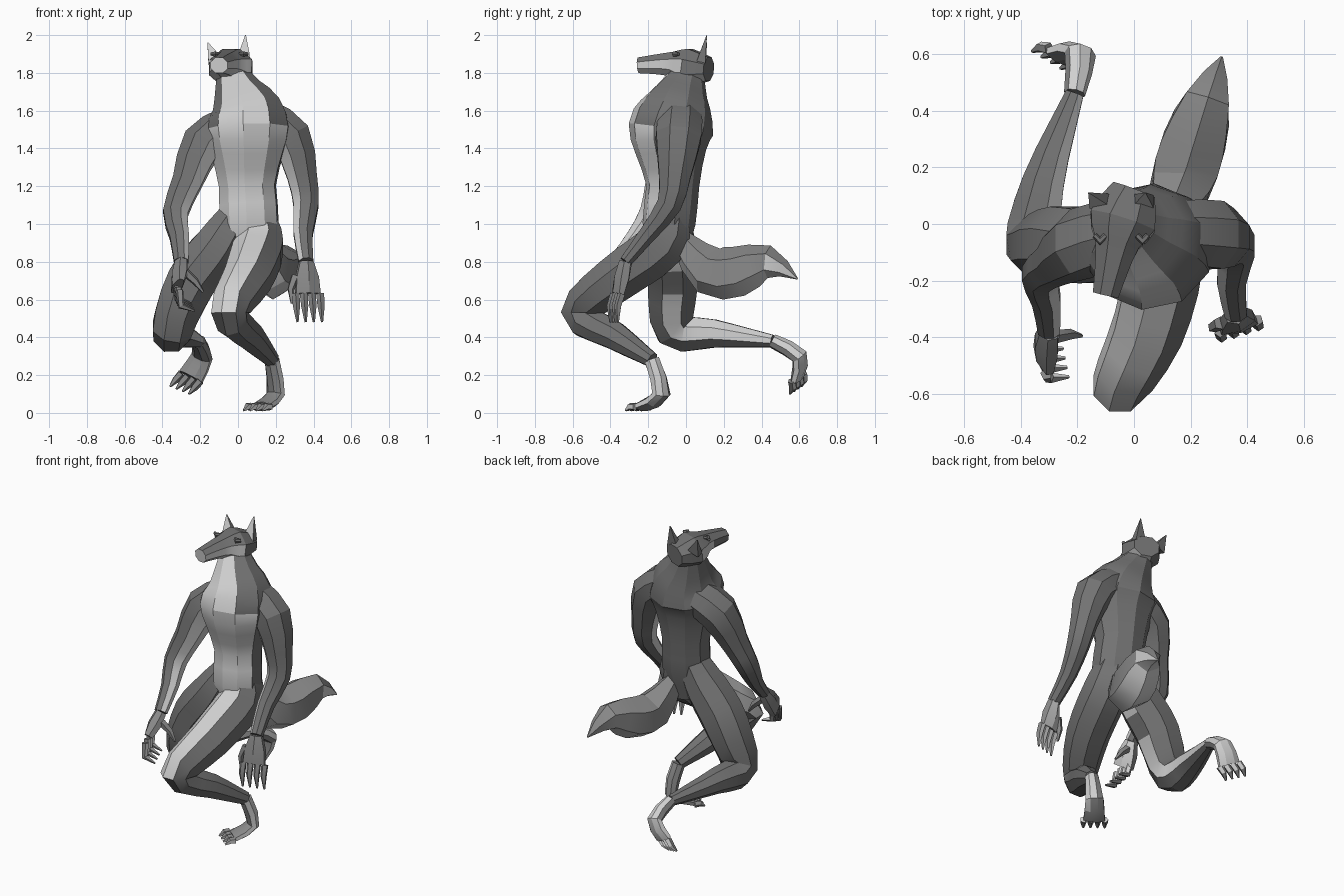
import bpy, bmesh, math
from mathutils import Vector as V

cube = bpy.data.objects.get("Cube")
if cube:
    bpy.data.objects.remove(cube, do_unlink=True)


def material(name, value):
    m = bpy.data.materials.new(name)
    m.use_nodes = True
    colour = (value, value, value, 1)
    m.diffuse_color = colour
    node = next(n for n in m.node_tree.nodes if n.type == 'BSDF_PRINCIPLED')
    node.inputs["Base Color"].default_value = colour
    return m


dark = material("dark_grey_fur", .17)
mid = material("mid_grey_fur", .25)
light = material("light_grey_fur", .63)
parts = []


def smooth_path(points, steps):
    """Resample joints, with their widths, along a smooth curve."""
    ends = [points[0] * 2 - points[1], *points, points[-1] * 2 - points[-2]]
    result = []
    for before, start, end, after in zip(ends, ends[1:], ends[2:], ends[3:]):
        for i in range(steps):
            t = i / steps
            leave, arrive = (end - before) / 2, (after - start) / 2
            result.append(start.lerp(end, t * t * (3 - 2 * t))
                          + leave * t * (1 - t) ** 2 - arrive * t * t * (1 - t))
    return result + [points[-1]]


def loft(name, joints, widths, flat=(1, 1), side=(1, 0, 0), sides=8, steps=2,
         base=dark, toward=None, limit=.5):
    """Skin a tapering tube along joints; faces turned toward a direction are light."""
    path = smooth_path([V((*p, w)) for p, w in zip(joints, widths)], steps)
    last = len(path) - 1
    bm = bmesh.new()
    loops = []
    for i, point in enumerate(path):
        along = (path[min(i + 1, last)] - path[max(i - 1, 0)]).xyz.normalized()
        across = V(side)
        across = (across - along * across.dot(along)).normalized()
        depth = along.cross(across) * (flat[0] + (flat[1] - flat[0]) * i / last)
        loop = []
        for k in range(sides):
            angle = math.tau * (k + .5) / sides
            offset = across * math.cos(angle) + depth * math.sin(angle)
            loop.append(bm.verts.new(point.xyz + offset * max(point.w, .003)))
        loops.append(loop)
    for lower, upper in zip(loops, loops[1:]):
        for k in range(sides):
            n = (k + 1) % sides
            bm.faces.new((lower[k], lower[n], upper[n], upper[k]))
    bm.faces.new(loops[0])
    bm.faces.new(loops[-1])
    bmesh.ops.recalc_face_normals(bm, faces=bm.faces)
    bm.normal_update()
    if toward:
        for face in bm.faces:
            face.material_index = int(face.normal.dot(V(toward).normalized()) > limit)
    mesh = bpy.data.meshes.new(name)
    bm.to_mesh(mesh)
    bm.free()
    mesh.materials.append(base)
    mesh.materials.append(light)
    ob = bpy.data.objects.new(name, mesh)
    bpy.context.collection.objects.link(ob)
    parts.append(ob)


def digits(name, root, reach, spread, bend, toward):
    """Four bent, tapering fingers or toes fanned across the end of a limb."""
    for i in range(4):
        start = root + spread * (i / 1.5 - 1)
        tip = start + reach
        loft(f"{name}_{i + 1}", [start, (start + tip) / 2 + bend, tip], [.022, .02, .006],
             side=spread, sides=5, steps=1, base=mid, toward=toward)


# Torso and neck
loft("torso",
     [(.05, -.08, .8), (.06, -.09, 1), (.05, -.07, 1.2), (.05, -.08, 1.38), (.05, -.08, 1.5),
      (.04, -.05, 1.6), (0, -.02, 1.7), (-.04, .02, 1.82)],
     [.09, .16, .155, .2, .235, .2, .135, .075], flat=(.85, 1.05), side=(1, -.1, 0), sides=10,
     toward=(-.1, -1, 0), limit=.55)

# Head with a brow step and blunt snout
loft("head", [(0, .12, 1.82), (-.04, .01, 1.83), (-.06, -.07, 1.845), (-.08, -.16, 1.845), (-.1, -.25, 1.84)],
     [.085, .128, .085, .064, .05], flat=(.8, .9), side=(1, -.2, 0), toward=(-.1, -.9, -.4), limit=.1)

# Ears and brow ridges
for label, x, lean, height in (("right", -.12, -.04, 1.96), ("left", .03, .01, 2)):
    loft(label + "_ear", [(x, .08, 1.86), (x + lean, .11, height)], [.055, 0], flat=(.6, .6),
         sides=4, steps=1, toward=(0, -1, 0))
    loft(label + "_brow", [(x - .02, -.04, 1.9), (x, -.06, 1.9), (x + .02, -.04, 1.9)],
         [.01, .015, .01], side=(0, 0, 1), sides=6, steps=1)

# Arms from shoulder root to wrist
left_wrist, right_wrist = V((.36, -.32, .8)), V((-.3, -.38, .8))
arm = dict(widths=[.1, .115, .085, .072, .055, .042], flat=(1.2, .85), limit=.65)
loft("left_arm", [(.14, -.03, 1.57), (.28, -.04, 1.46), (.34, -.06, 1.25), (.36, -.09, 1.1),
                  (.345, -.2, .95), left_wrist], toward=(-1, -.3, 0), **arm)
loft("right_arm", [(-.05, -.03, 1.52), (-.19, -.07, 1.42), (-.27, -.13, 1.22), (-.33, -.18, 1.06),
                   (-.31, -.27, .93), right_wrist], toward=(1, -.4, 0), **arm)


def hand(label, wrist, knuckles, side, reach, spread, bend, thumb, palm):
    loft(label + "_hand", [wrist, (wrist + knuckles) / 2, knuckles], [.042, .07, .078],
         flat=(.85, .35), side=side, sides=6, steps=1, base=mid, toward=palm)
    digits(label + "_finger", knuckles, reach, spread, bend, palm)
    root = (wrist + knuckles) / 2 + thumb
    loft(label + "_thumb", [root, root + thumb / 2 + reach / 2, root + thumb / 2 + reach],
         [.025, .02, .007], side=(1, 1, 0), sides=5, steps=1, base=mid)


# Hands: the left hangs open, the right curls inward
hand("left", left_wrist, V((.37, -.36, .63)), (1, .3, 0), V((.01, -.02, -.15)),
     V((.065, .02, 0)), V((0, -.01, .01)), V((-.06, -.01, .01)), (-.3, 1, 0))
hand("right", right_wrist, V((-.32, -.48, .67)), (.3, -.8, .4), V((.08, -.01, -.11)),
     V((.01, -.05, -.02)), V((-.03, -.01, -.03)), V((.03, .03, .01)), (1, .3, 0))

# Forward leg
left_ankle, left_ball = V((.18, -.18, .28)), V((.12, -.23, .033))
loft("left_leg", [(.09, -.07, 1.07), (.11, -.13, .89), (.05, -.37, .71), (-.05, -.57, .53),
                  (.06, -.38, .41), left_ankle], [.1, .14, .133, .1, .08, .042], steps=3,
     toward=(-.6, -.4, .6), limit=.6)
loft("left_foot", [left_ankle, (.2, -.13, .1), left_ball], [.042, .058, .07], flat=(1, .38),
     side=(.7, -.7, 0), base=mid, toward=(1, -.1, .3))
digits("left_toe", left_ball, V((-.04, -.05, -.02)), V((.05, -.04, 0)), V((0, 0, .01)), (1, 0, .3))

# Trailing leg
right_ankle, right_ball = V((-.21, .46, .38)), V((-.25, .59, .19))
loft("right_leg", [(0, -.07, 1.05), (-.1, -.08, .89), (-.25, -.07, .69), (-.35, -.06, .44),
                   (-.32, .15, .42), right_ankle], [.1, .135, .142, .112, .08, .035], steps=3,
     toward=(1, .1, .4), limit=.55)
loft("right_foot", [right_ankle, (-.19, .6, .3), right_ball], [.038, .06, .075], flat=(1, .4),
     side=(.8, -.3, -.4), base=mid, toward=(.5, .7, .4), limit=0)
digits("right_toe", right_ball, V((-.06, -.01, -.07)), V((.05, -.03, -.02)), V((0, .01, 0)), (.3, .9, .2))

# Bushy tail
loft("tail", [(.1, -.03, .92), (.16, .12, .755), (.21, .28, .75), (.26, .44, .8), (.31, .59, .71)],
     [.05, .12, .13, .09, .005], flat=(1.15, .9), side=(1, -.3, 0), sides=6, base=mid,
     toward=(.3, -.2, -1), limit=.35)

# Soft shading across shallow creases
bpy.ops.object.select_all(action='DESELECT')
for part in parts:
    part.select_set(True)
bpy.context.view_layer.objects.active = parts[0]
bpy.ops.object.shade_smooth_by_angle(angle=math.radians(25))
